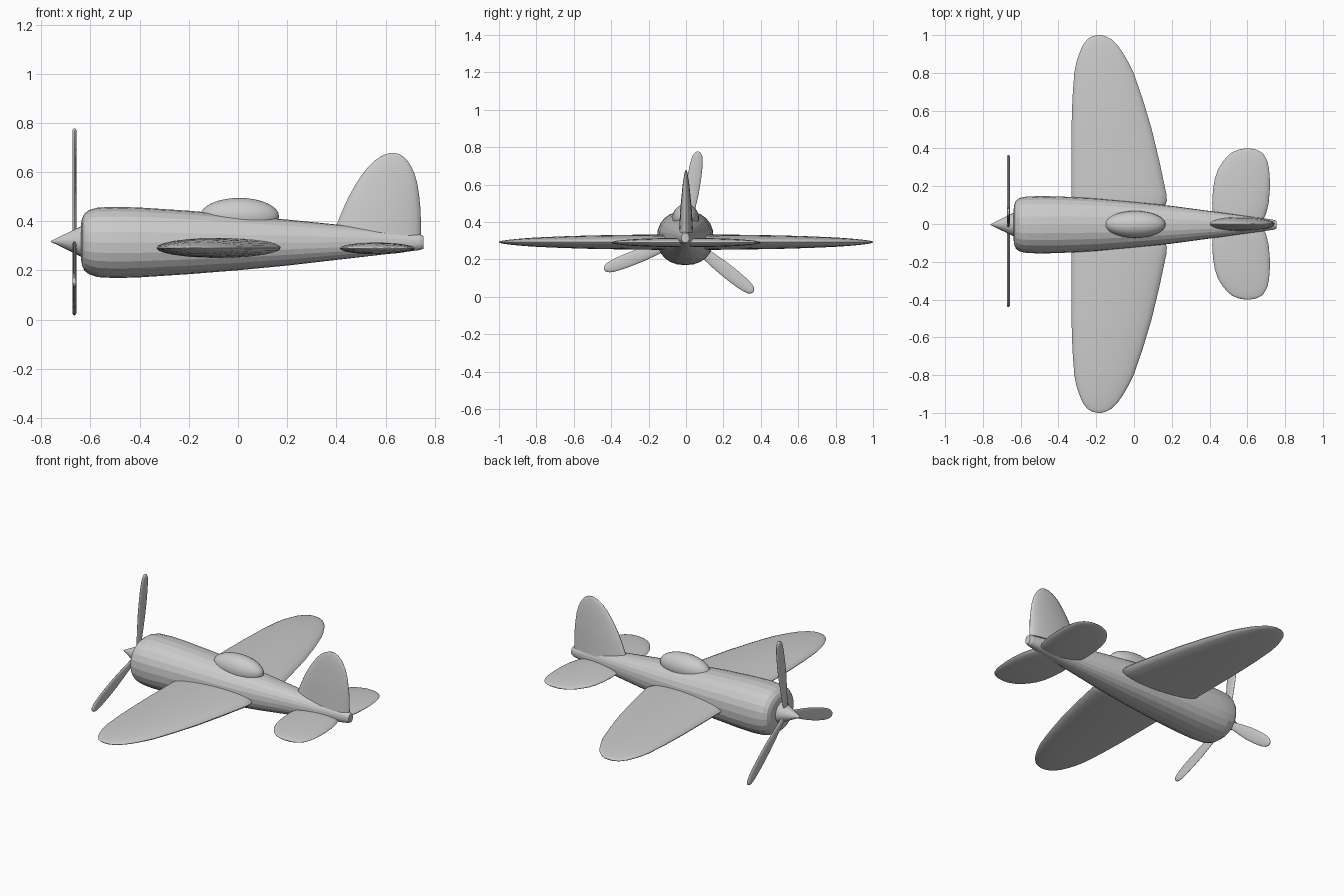
import bpy, bmesh, math
from math import sin, cos, pi, copysign

if "Cube" in bpy.data.objects:
    bpy.data.objects.remove(bpy.data.objects["Cube"])


def loft(name, rings, angle=30):
    """Skin a list of equal-length closed rings and cap both ends."""
    bm = bmesh.new()
    vs = [[bm.verts.new(p) for p in r] for r in rings]
    n = len(vs[0])
    for a, b in zip(vs, vs[1:]):
        for i in range(n):
            j = (i + 1) % n
            bm.faces.new((a[i], a[j], b[j], b[i]))
    bm.faces.new(vs[0])
    bm.faces.new(vs[-1])
    bmesh.ops.recalc_face_normals(bm, faces=bm.faces)
    me = bpy.data.meshes.new(name)
    bm.to_mesh(me)
    bm.free()
    ob = bpy.data.objects.new(name, me)
    bpy.context.collection.objects.link(ob)
    smooth(ob, angle)
    return ob


def smooth(ob, angle):
    bpy.ops.object.select_all(action='DESELECT')
    bpy.context.view_layer.objects.active = ob
    ob.select_set(True)
    bpy.ops.object.shade_smooth_by_angle(angle=math.radians(angle))


def foil(name, stations, place, sides=24):
    """Elliptical sections; stations are (span, leading, trailing, half thickness)."""
    rings = []
    for s, le, te, t in stations:
        mid, half = (le + te) / 2, (te - le) / 2
        rings.append([place(s, mid + half * cos(2 * pi * i / sides),
                            t * sin(2 * pi * i / sides)) for i in range(sides)])
    return loft(name, rings, 40)


def mirror_y(ob):
    m = ob.modifiers.new("mirror", 'MIRROR')
    m.use_axis = (False, True, False)


# Fuselage: x, bottom z, top z, half width
body = [(-.638, .245, .39, .075), (-.634, .22, .412, .105), (-.625, .2, .43, .128),
        (-.605, .184, .446, .142), (-.57, .173, .456, .149), (-.5, .169, .459, .152),
        (-.4, .172, .456, .150), (-.2, .185, .443, .140), (0, .201, .425, .122),
        (.2, .22, .407, .1), (.4, .243, .387, .073), (.6, .266, .364, .045),
        (.7, .278, .35, .032), (.74, .283, .346, .026), (.755, .289, .34, .02)]
N = 24
rings = []
for x, lo, hi, w in body:
    ring = []
    for i in range(N):
        a = 2 * pi * i / N
        sq = lambda v: copysign(abs(v) ** .9, v)   # slightly squared section
        ring.append((x, -.004 + w * sq(cos(a)), (lo + hi) / 2 + (hi - lo) / 2 * sq(sin(a))))
    rings.append(ring)
loft("fuselage", rings, 10)

# Wings
wing = [(.085, -.328, .155, .038), (.1, -.331, .166, .04), (.125, -.332, .174, .041),
        (.16, -.332, .171, .041), (.33, -.332, .135, .039), (.505, -.331, .093, .036),
        (.665, -.326, .045, .031), (.8, -.316, -.002, .025), (.86, -.304, -.032, .021),
        (.905, -.289, -.058, .017), (.945, -.272, -.086, .013), (.98, -.245, -.122, .008),
        (.994, -.22, -.15, .005), (1.0, -.19, -.175, .002)]
mirror_y(foil("wings", wing, lambda s, c, t: (c, s, .292 + t)))

# Tailplane
tail = [(.015, .43, .68, .022), (.05, .418, .698, .024), (.11, .414, .713, .024),
        (.18, .418, .719, .022), (.24, .428, .719, .02), (.29, .445, .715, .017),
        (.33, .47, .707, .014), (.36, .495, .693, .011), (.38, .52, .675, .008),
        (.395, .557, .645, .005), (.4, .59, .612, .002)]
mirror_y(foil("tailplane", tail, lambda s, c, t: (c, s, .29 + t)))

# Fin
fin = [(.343, .385, .745, .038), (.39, .403, .744, .035), (.45, .427, .742, .032),
       (.5, .45, .737, .028), (.55, .478, .73, .023), (.59, .505, .719, .019),
       (.62, .528, .706, .015), (.645, .553, .69, .011), (.665, .582, .67, .007),
       (.675, .608, .65, .004), (.678, .624, .634, .002)]
foil("fin", fin, lambda s, c, t: (c, t, s))

# Canopy
bpy.ops.mesh.primitive_uv_sphere_add(segments=32, ring_count=16, radius=1,
                                     location=(.006, -.002, .42))
canopy = bpy.context.object
canopy.name = "canopy"
canopy.scale = (.161, .071, .075)
smooth(canopy, 40)

# Spinner
bpy.ops.mesh.primitive_cone_add(vertices=24, radius1=.066, radius2=.002, depth=.13,
                                location=(-.695, -.003, .318), rotation=(0, -pi / 2, 0))
spinner = bpy.context.object
spinner.name = "spinner"
smooth(spinner, 40)

# Propeller blades: half width along the radius, turned about the hub
blade = [(.01, .018), (.08, .022), (.16, .03), (.24, .036), (.32, .037), (.38, .035),
         (.42, .031), (.445, .025), (.46, .015), (.466, .004)]
for k in range(3):
    a = math.radians(81.4 + 120 * k)
    foil("propeller_blade_%d" % (k + 1),
         [(r, -w, w, min(.008, w)) for r, w in blade],
         lambda s, c, t: (-.665 + t, -.004 + s * cos(a) - c * sin(a),
                          .316 + s * sin(a) + c * cos(a)), 16)
